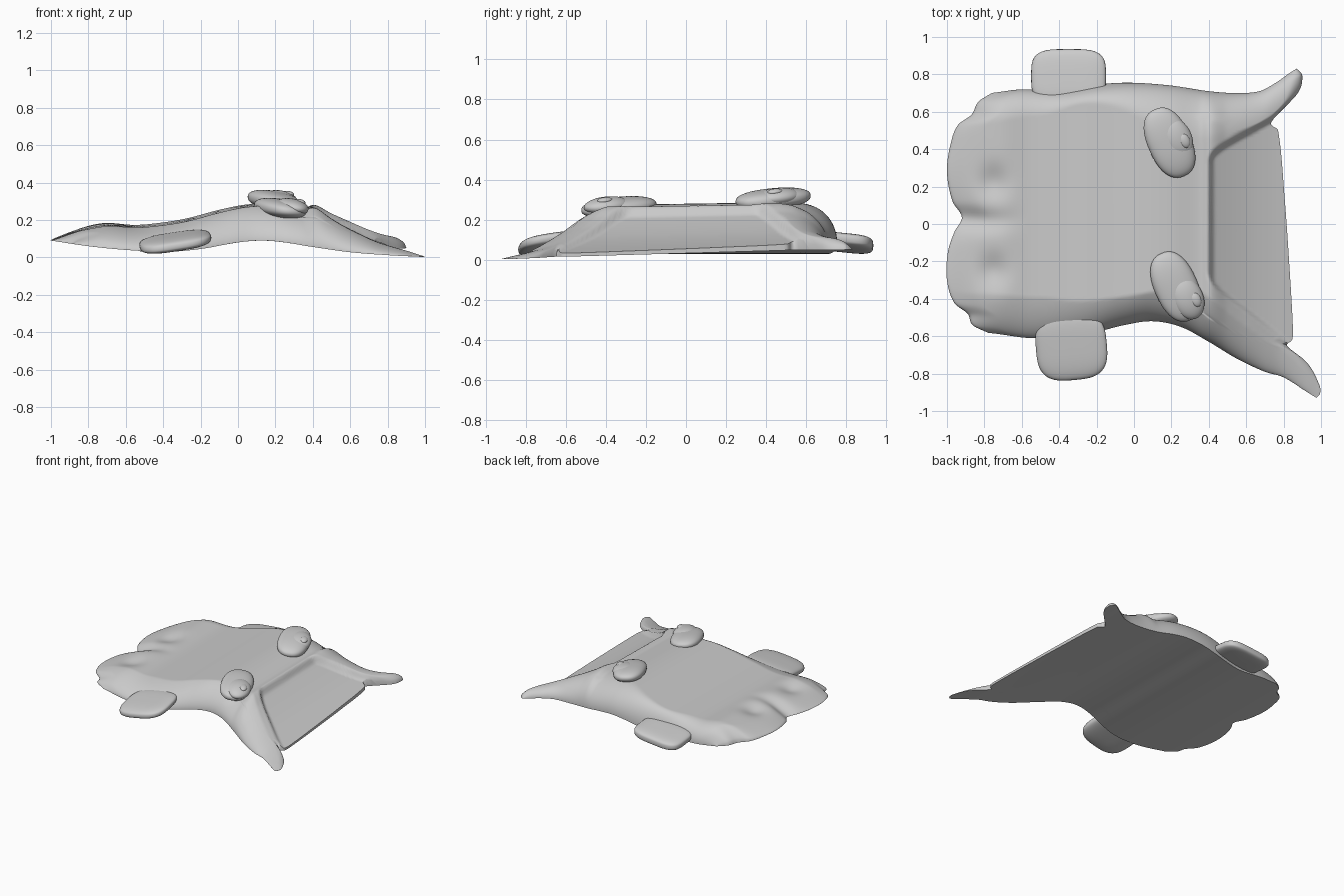
import bpy, bmesh, math
from mathutils import Matrix

if "Cube" in bpy.data.objects:
    bpy.data.objects.remove(bpy.data.objects["Cube"])


def curve(*p):
    """Smooth interpolating function through (x, y) points."""
    n = len(p)
    m = []
    for i in range(n):
        a, b = p[max(i - 1, 0)], p[min(i + 1, n - 1)]
        m.append((b[1] - a[1]) / (b[0] - a[0]))

    def f(x):
        if x <= p[0][0]:
            return p[0][1]
        if x >= p[-1][0]:
            return p[-1][1]
        i = max(k for k in range(n - 1) if p[k][0] <= x)
        h = p[i + 1][0] - p[i][0]
        u = (x - p[i][0]) / h
        return ((1 + 2 * u) * (1 - u) ** 2 * p[i][1] + u * (1 - u) ** 2 * h * m[i]
                + u * u * (3 - 2 * u) * p[i + 1][1] + u * u * (u - 1) * h * m[i + 1])
    return f


def step(a, b, x):
    u = min(max((x - a) / (b - a), 0), 1)
    return u * u * (3 - 2 * u)


def round_edge(d, w, soft=0):
    """Quarter-round rise from 0 to 1 over width w, blended to a straight slope by soft."""
    u = min(max(d / w, 0), 1)
    return (1 - soft) * math.sqrt(1 - (1 - u) ** 2) + soft * u


def finish(bm, name, angle=35):
    bmesh.ops.recalc_face_normals(bm, faces=bm.faces)
    me = bpy.data.meshes.new(name)
    bm.to_mesh(me)
    bm.free()
    ob = bpy.data.objects.new(name, me)
    bpy.context.collection.objects.link(ob)
    bpy.ops.object.select_all(action='DESELECT')
    ob.select_set(True)
    bpy.context.view_layer.objects.active = ob
    bpy.ops.object.shade_smooth_by_angle(angle=math.radians(angle))
    return ob


# Plan outline: front/back edges by x, left/right ends by t across the width
y_lo = curve((-1, -.56), (-.75, -.585), (-.55, -.61), (-.3, -.6), (-.05, -.54), (.1, -.52),
             (.25, -.55), (.4, -.63), (.55, -.72), (.7, -.79), (.8, -.82), (.92, -.895), (1, -.945))
y_hi = curve((-1, .69), (-.77, .7), (-.6, .72), (-.4, .715), (-.15, .75), (0, .755), (.2, .74),
             (.4, .71), (.55, .7), (.67, .71), (.75, .75), (.86, .825), (.92, .85))
x_l = curve(*[((y + .56) / 1.25, x) for y, x in (
    (-.56, -.78), (-.53, -.86), (-.47, -.89), (-.42, -.96), (-.3, -1), (-.15, -.995), (-.04, -.96),
    (.04, -.92), (.12, -.97), (.28, -1), (.43, -.98), (.53, -.94), (.58, -.87), (.65, -.83), (.69, -.76))])
x_r = curve((0, .975), (.02, .995), (.045, .99), (.092, .92), (.107, .82), (.135, .845), (.17, .85),
            (.38, .83), (.6, .805), (.834, .77), (.874, .735), (.918, .87), (.97, .9), (1, .87))

# Height profiles
base = curve((-1, .09), (-.8, .06), (-.6, .04), (-.38, .03), (-.2, .045), (0, .08), (.13, .09),
             (.25, .08), (.4, .055), (.6, .025), (.8, .01), (1, .003))
deck = curve((-1, .11), (-.9, .135), (-.72, .175), (-.55, .165), (-.4, .178), (-.27, .2), (-.1, .245),
             (.05, .275), (.2, .278), (.35, .258), (.41, .272), (.5, .22), (.6, .17), (.75, .105),
             (.85, .078), (1, .045))
panel = curve((.38, .25), (.45, .205), (.6, .13), (.72, .084), (.85, .045))
w_lo = curve((-.9, .2), (-.5, .22), (-.3, .19), (0, .15), (.2, .18), (.35, .24), (.6, .2), (.8, .14), (1, .08))
w_hi = curve((-.9, .18), (-.5, .14), (-.3, .09), (-.1, .13), (.1, .22), (.3, .27), (.5, .24), (.7, .17), (.9, .08))
mouth_lo = curve((.38, -.24), (.42, -.31), (.48, -.37), (.6, -.46), (.82, -.63), (.9, -.69))
mouth_hi = curve((.38, .31), (.42, .37), (.5, .43), (.74, .56), (.9, .64))


def bottom(x, y):
    return base(x) + .026 * (y + .9) * step(.3, .8, x)


def top(x, y, lo, hi, xl, xr):
    zb = bottom(x, y)
    z = deck(x) + y * (.015 + .025 * step(.35, .6, x))
    # puckered tail lobes
    for cy in (.22, -.25):
        z -= .03 * math.exp(-((x + .75) / .08) ** 2 - ((y - cy) / .09) ** 2)
    z -= .03 * math.exp(-((y - .02) / .06) ** 2) * (1 - step(-.85, -.55, x))
    f = min(round_edge(y - lo, w_lo(x), .35), round_edge(hi - y, w_hi(x)))
    f *= round_edge(x - xl, .16)
    horn = max(1 - step(mouth_lo(x) - .03, mouth_lo(x), y), step(mouth_hi(x), mouth_hi(x) + .03, y))
    f *= 1 - horn * (1 - round_edge(xr - x, .07))
    z = zb + max(z - zb, .01) * f
    # sunken mouth panel
    m = step(.385, .43, x) * step(mouth_lo(x) - .02, mouth_lo(x) + .02, y) \
        * (1 - step(mouth_hi(x) - .02, mouth_hi(x) + .02, y))
    return z + m * (max(panel(x) + .02 * y, zb + .01) - z)


# Body: two grids, top and underside, stitched around the edge
NS, NT = 170, 120
bm = bmesh.new()
up, dn = [], []
for i in range(NS + 1):
    s = i / NS
    s = .75 * s + .25 * (.5 - .5 * math.cos(math.pi * s))
    ru, rd = [], []
    for j in range(NT + 1):
        t = .5 - .5 * math.cos(math.pi * j / NT)
        xl, xr = x_l(t), x_r(t)
        x = xl + (xr - xl) * s
        lo, hi = y_lo(x), y_hi(x)
        y = lo + (hi - lo) * t
        zb = bottom(x, y)
        ru.append(bm.verts.new((x, y, max(top(x, y, lo, hi, xl, xr), zb + .001))))
        rd.append(bm.verts.new((x, y, zb)))
    up.append(ru)
    dn.append(rd)
for g in (up, dn):
    for i in range(NS):
        for j in range(NT):
            bm.faces.new((g[i][j], g[i + 1][j], g[i + 1][j + 1], g[i][j + 1]))
ring = [(i, 0) for i in range(NS)] + [(NS, j) for j in range(NT)] \
    + [(i, NT) for i in range(NS, 0, -1)] + [(0, j) for j in range(NT, 0, -1)]
for (a, b), (c, d) in zip(ring, ring[1:] + ring[:1]):
    bm.faces.new((up[a][b], up[c][d], dn[c][d], dn[a][b]))
finish(bm, "body", 60)


def pebble(name, loc, size, turn=0, power=1.0, slope=(0, 0)):
    """Rounded lump: power < 1 squares the plan, slope tilts it along x and y."""
    bm = bmesh.new()
    bmesh.ops.create_uvsphere(bm, u_segments=48, v_segments=24, radius=1)
    for v in bm.verts:
        for k in range(3):
            v.co[k] = math.copysign(abs(v.co[k]) ** power, v.co[k]) * size[k]
    bmesh.ops.transform(bm, matrix=Matrix.Rotation(math.radians(turn), 4, 'Z'), verts=bm.verts)
    for v in bm.verts:
        v.co.z += slope[0] * v.co.x + slope[1] * v.co.y
        v.co.x += loc[0]
        v.co.y += loc[1]
        v.co.z += loc[2]
    return finish(bm, name, 60)


# Side fins
pebble("back_fin", (-.35, .79, .085), (.2, .145, .038), 0, .55, (.1, -.1))
pebble("front_fin", (-.335, -.655, .084), (.19, .18, .038), 5, .65, (.14, .15))

# Eyes: lid, eyeball and pupil
for side, cx, cy, cz, turn, d in (("back", .19, .435, .305, 24, (.035, .02)),
                                  ("front", .225, -.335, .262, 24, (.06, -.06))):
    sl = (-.1, .06)
    pebble(side + "_eyelid", (cx, cy, cz), (.115, .195, .05), turn, .85, sl)
    pebble(side + "_eyeball", (cx + d[0], cy + d[1], cz + .008), (.085, .12, .045), turn, 1, sl)
    pebble(side + "_pupil", (cx + d[0] + .045, cy + d[1] - .01, cz + .034), (.028, .04, .016), turn, 1, sl)
